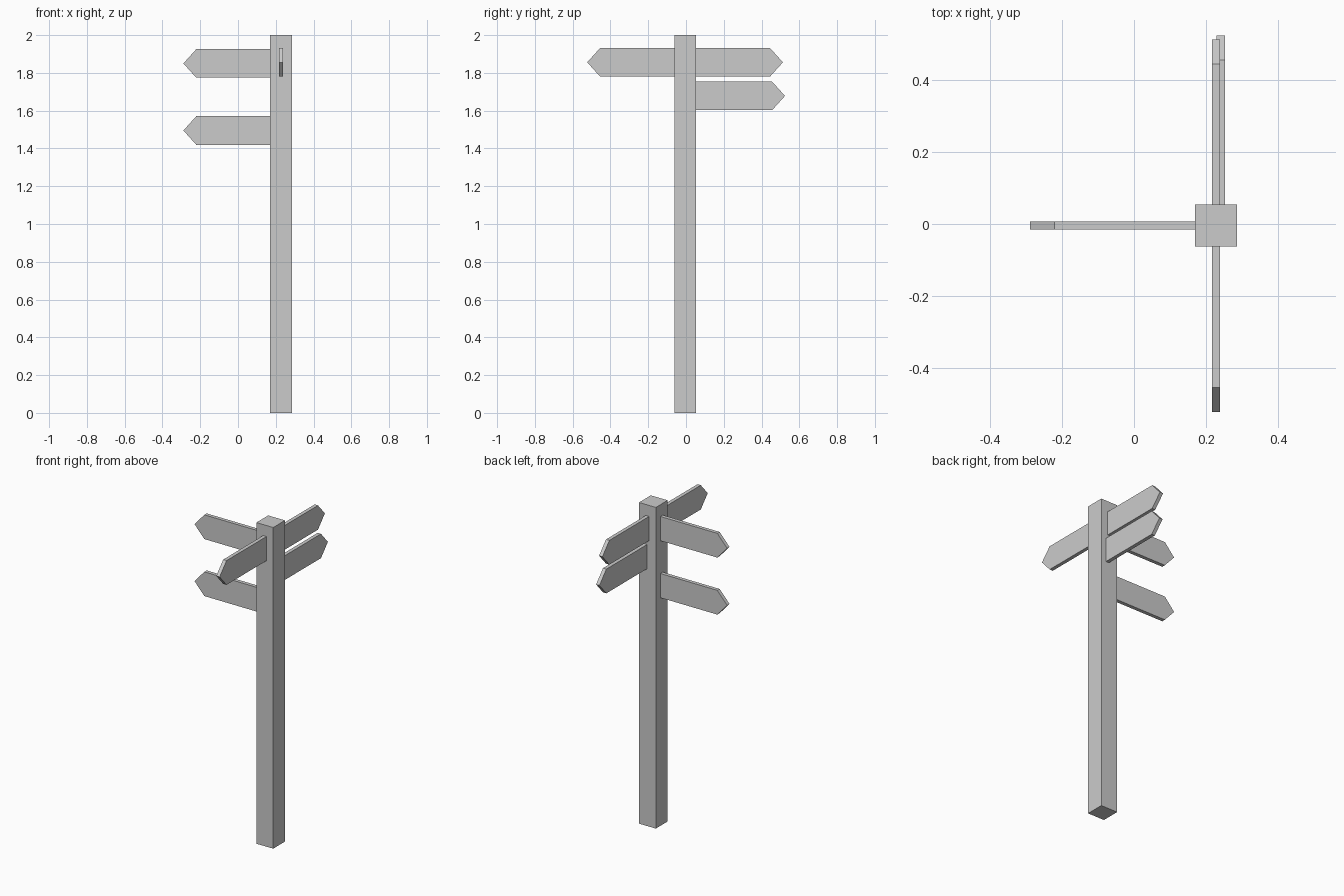
import bpy, bmesh
from math import pi
from mathutils import Matrix

if "Cube" in bpy.data.objects:
    bpy.data.objects.remove(bpy.data.objects["Cube"])

POST_X, POST_Y, POST_W = 0.228, -0.004, 0.116


def make_object(name, bm):
    bmesh.ops.recalc_face_normals(bm, faces=bm.faces)
    mesh = bpy.data.meshes.new(name)
    bm.to_mesh(mesh)
    bm.free()
    obj = bpy.data.objects.new(name, mesh)
    bpy.context.collection.objects.link(obj)


def arrow_board(name, angle, origin, length, height=0.151, thick=0.023, point=0.068):
    """Pointed board running outward from origin, turned about z by angle."""
    bm = bmesh.new()
    h, s = height / 2, length - point
    profile = [(0, -h), (s, -h), (length, 0), (s, h), (0, h)]
    face = bm.faces.new([bm.verts.new((u, -thick / 2, v)) for u, v in profile])
    side = bmesh.ops.extrude_face_region(bm, geom=[face])
    verts = [g for g in side["geom"] if isinstance(g, bmesh.types.BMVert)]
    bmesh.ops.translate(bm, verts=verts, vec=(0, thick, 0))
    bm.transform(Matrix.Translation(origin) @ Matrix.Rotation(angle, 4, 'Z'))
    make_object(name, bm)


# Square post
bm = bmesh.new()
bmesh.ops.create_cube(bm, size=1, matrix=Matrix.Translation((POST_X, POST_Y, 1))
                      @ Matrix.Diagonal((POST_W, POST_W, 2, 1)))
make_object("post", bm)

# Boards start at the post faces
left, back, front = POST_X - POST_W / 2, POST_Y + POST_W / 2, POST_Y - POST_W / 2
arrow_board("left_upper_board", pi, (left, -0.004, 1.85), left + 0.289)
arrow_board("left_lower_board", pi, (left, -0.004, 1.495), left + 0.289)
arrow_board("back_upper_board", pi / 2, (0.228, back, 1.856), 0.513 - back)
arrow_board("back_lower_board", pi / 2, (0.241, back, 1.678), 0.524 - back)
arrow_board("front_board", -pi / 2, (0.228, front, 1.856), 0.523 + front)
